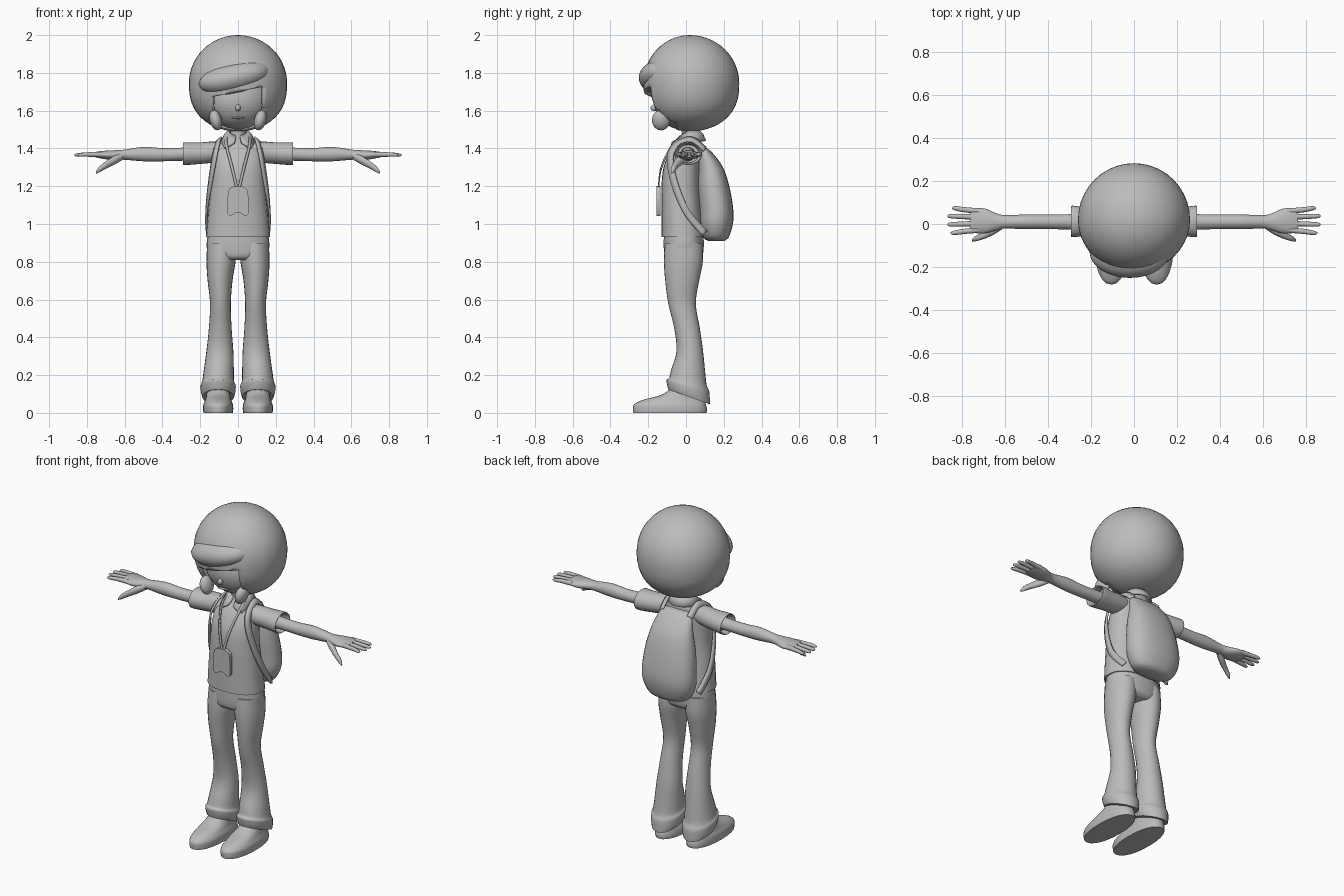
import bpy, bmesh, math
from mathutils import Vector, Matrix

grey = bpy.data.materials.new("plain grey")
grey.diffuse_color = (0.5, 0.5, 0.5, 1)


def finish(name, bm, mirror=False, thick=0, angle=45):
    """Turn a bmesh into a smooth object, optionally mirrored or thickened."""
    mesh = bpy.data.meshes.new(name)
    bm.to_mesh(mesh)
    bm.free()
    mesh.materials.append(grey)
    mesh.shade_smooth()
    mesh.set_sharp_from_angle(angle=math.radians(angle))
    ob = bpy.data.objects.new(name, mesh)
    bpy.context.collection.objects.link(ob)
    if thick:
        m = ob.modifiers.new("thickness", 'SOLIDIFY')
        m.thickness, m.offset = abs(thick), -1 if thick < 0 else 0
    if mirror:
        m = ob.modifiers.new("mirror", 'MIRROR')
        m.use_mirror_merge = False
    return ob


def spline(rows, steps=4):
    """Catmull-Rom through rows of numbers."""
    rows = [Vector(r) for r in rows]
    out = []
    for i in range(len(rows) - 1):
        b, c = rows[i], rows[i + 1]
        a = rows[i - 1] if i else b
        d = rows[i + 2] if i + 2 < len(rows) else c
        for k in range(steps):
            t = k / steps
            out.append(0.5 * (2 * b + (c - a) * t + (2 * a - 5 * b + 4 * c - d) * t * t
                              + (3 * b - a - 3 * c + d) * t ** 3))
    return out + [rows[-1]]


def loft(name, rings, axis='z', mirror=False, power=2.0, n=24):
    """Rings: position along axis, two centre values, two radii, tilt."""
    bm = bmesh.new()
    loops = []
    for r in spline([tuple(r) + (0,) * (6 - len(r)) for r in rings]):
        t, c1, c2, r1, r2, tilt = r
        loop = []
        for i in range(n):
            a = 2 * math.pi * i / n
            c, s = math.cos(a), math.sin(a)
            u = math.copysign(abs(c) ** (2 / power), c) * r1
            v = math.copysign(abs(s) ** (2 / power), s) * r2
            co = (c1 + u, c2 + v, t + tilt * v) if axis == 'z' else (t, c1 + u, c2 + v)
            loop.append(bm.verts.new(co))
        loops.append(loop)
    for p, q in zip(loops, loops[1:]):
        for i in range(n):
            j = (i + 1) % n
            bm.faces.new((p[i], p[j], q[j], q[i]))
    bm.faces.new(loops[0])
    bm.faces.new(loops[-1])
    bmesh.ops.recalc_face_normals(bm, faces=bm.faces)
    return finish(name, bm, mirror)


def ball(name, centre, radii, turn=0, mirror=False):
    bm = bmesh.new()
    bmesh.ops.create_uvsphere(bm, u_segments=32, v_segments=18, radius=1)
    bm.transform(Matrix.Translation(centre) @ Matrix.Rotation(turn, 4, 'Y')
                 @ Matrix.Diagonal((*radii, 1)))
    return finish(name, bm, mirror)


def ribbon(name, pts, width, thick):
    """Flat band lying on the body, mirrored to both sides."""
    bm = bmesh.new()
    pts = spline(pts, 6)
    rows = []
    for i, p in enumerate(pts):
        tangent = pts[min(i + 1, len(pts) - 1)] - pts[max(i - 1, 0)]
        out = p - Vector((0, -0.01, min(p.z, 1.33)))
        side = tangent.cross(out).normalized() * width / 2
        rows.append((bm.verts.new(p - side), bm.verts.new(p + side)))
    for a, b in zip(rows, rows[1:]):
        bm.faces.new((a[0], a[1], b[1], b[0]))
    return finish(name, bm, True, thick)


# Hair: egg-shaped bob with a face window cut below a slanted fringe line
bm = bmesh.new()
bmesh.ops.create_uvsphere(bm, u_segments=40, v_segments=28, radius=1)
for v in bm.verts:
    x, y, z = v.co
    if z < 0:
        k = math.sqrt(max(0, 1 - abs(z) ** 2.5)) / max(1e-6, math.sqrt(max(1e-9, 1 - z * z)))
        x, y = x * min(k, 1.3), y * min(k, 1.3)
    v.co = (x * 0.26, 0.02 + y * (0.262 if y > 0 else 0.245), 1.745 + z * 0.255)
slant = Vector((-0.2, 0, 1))
for co, no in (((0.135, 0, 0), (1, 0, 0)), ((-0.135, 0, 0), (1, 0, 0)),
               ((0, 0, 1.70), slant), ((0, -0.05, 0), (0, 1, 0))):
    bmesh.ops.bisect_plane(bm, geom=bm.verts[:] + bm.edges[:] + bm.faces[:],
                           plane_co=co, plane_no=no)
window = []
for f in bm.faces:
    c = f.calc_center_median()
    if abs(c.x) < 0.135 and c.y < -0.05 and c.z < 1.70 + 0.2 * c.x:
        window.append(f)
bmesh.ops.delete(bm, geom=window, context='FACES')
finish("hair", bm, thick=-0.02, angle=60)
ball("fringe", (-0.02, -0.13, 1.775), (0.19, 0.12, 0.085), -0.22)
ball("hair_lock", (0.118, -0.132, 1.55), (0.032, 0.048, 0.055), 0.25, True)

# Face
ball("head", (0, -0.02, 1.66), (0.175, 0.152, 0.16))
ball("nose", (0, -0.168, 1.615), (0.014, 0.02, 0.018))
ball("mouth", (0, -0.146, 1.562), (0.035, 0.008, 0.005))
loft("neck", [(1.40, 0, 0.02, 0.048, 0.045), (1.47, 0, 0.018, 0.04, 0.04),
              (1.56, 0, 0.015, 0.042, 0.042)])

# Shirt body, sleeves and pointed collar
loft("shirt", [(0.93, 0, -0.015, 0.17, 0.115), (1.0, 0, -0.02, 0.164, 0.11),
               (1.1, 0, -0.025, 0.155, 0.105), (1.2, 0, -0.028, 0.145, 0.102),
               (1.3, 0, -0.022, 0.14, 0.097), (1.38, 0, -0.005, 0.132, 0.08),
               (1.43, 0, 0.01, 0.10, 0.06), (1.47, 0, 0.018, 0.05, 0.047)], power=2.3)
loft("sleeve", [(0.08, 0.0, 1.385, 0.055, 0.048), (0.14, 0.005, 1.38, 0.06, 0.056),
                (0.2, 0.01, 1.375, 0.063, 0.057), (0.285, 0.012, 1.372, 0.073, 0.06),
                (0.283, 0.012, 1.372, 0.063, 0.052), (0.25, 0.012, 1.372, 0.055, 0.048)],
     'x', True)
bm = bmesh.new()
rows = []
for i in range(25):
    a = 0.2 + (2 * math.pi - 0.4) * i / 24
    front = max(0, 1 - abs(min(a, 2 * math.pi - a) - 0.65) / 0.6)
    d = Vector((math.sin(a), -math.cos(a), 0))
    dip = 0.03 * max(0, math.cos(a))
    rows.append([bm.verts.new(Vector((0, 0.018, z)) + d * r) for r, z in
                 ((0.047, 1.495 - dip), (0.068, 1.475 - dip),
                  (0.085 + 0.03 * front, 1.44 - 0.04 * front))])
for a, b in zip(rows, rows[1:]):
    for k in range(2):
        bm.faces.new((a[k], b[k], b[k + 1], a[k + 1]))
finish("collar", bm, thick=0.01)

# Arms, fingers and thumbs
loft("arm", [(0.15, 0.01, 1.375, 0.045, 0.045), (0.28, 0.01, 1.37, 0.036, 0.035),
             (0.4, 0.01, 1.367, 0.034, 0.035), (0.5, 0.01, 1.37, 0.034, 0.038),
             (0.6, 0.01, 1.367, 0.031, 0.027), (0.64, 0.01, 1.365, 0.04, 0.026),
             (0.69, 0.014, 1.365, 0.057, 0.024), (0.74, 0.016, 1.367, 0.058, 0.017),
             (0.76, 0.016, 1.367, 0.05, 0.012)], 'x', True)
for i, (y, tip) in enumerate(((-0.028, 0.85), (0.002, 0.866), (0.032, 0.866), (0.06, 0.845))):
    fan = (y - 0.016) * 0.15
    loft(f"finger_{i + 1}", [(0.72, y, 1.368, 0.013, 0.014), (0.79, y + fan, 1.368, 0.012, 0.012),
                             (tip - 0.015, y + 2 * fan, 1.366, 0.01, 0.009),
                             (tip, y + 2 * fan, 1.365, 0.003, 0.003)], 'x', True, n=12)
loft("thumb", [(0.61, -0.003, 1.36, 0.02, 0.02), (0.65, -0.027, 1.34, 0.022, 0.024),
               (0.70, -0.055, 1.312, 0.016, 0.02), (0.735, -0.068, 1.288, 0.012, 0.016),
               (0.752, -0.076, 1.272, 0.004, 0.005)], 'x', True, n=14)

# Flared trousers with folded hems
loft("trouser_seat", [(0.95, 0, -0.012, 0.16, 0.105), (0.88, 0, -0.012, 0.166, 0.106),
                      (0.83, 0, -0.013, 0.15, 0.1), (0.81, 0, -0.013, 0.1, 0.08)], power=2.3)
loft("trouser_leg", [(0.9, 0.085, -0.012, 0.078, 0.1), (0.8, 0.09, -0.014, 0.077, 0.103),
                     (0.7, 0.095, -0.02, 0.066, 0.09), (0.58, 0.093, -0.021, 0.055, 0.073),
                     (0.45, 0.094, 0.005, 0.06, 0.068), (0.33, 0.096, 0.02, 0.071, 0.07),
                     (0.22, 0.102, 0.012, 0.08, 0.09, -0.1), (0.165, 0.105, 0.01, 0.085, 0.1, -0.2),
                     (0.145, 0.105, 0.01, 0.093, 0.113, -0.28), (0.11, 0.105, 0.013, 0.091, 0.113, -0.33),
                     (0.085, 0.105, 0.016, 0.084, 0.11, -0.36)], mirror=True)

# Shoes
loft("shoe", [(0, 0.105, -0.085, 0.078, 0.194), (0.02, 0.105, -0.085, 0.08, 0.196),
              (0.045, 0.105, -0.085, 0.078, 0.19), (0.07, 0.105, -0.065, 0.068, 0.16),
              (0.1, 0.105, -0.02, 0.062, 0.1), (0.16, 0.105, 0.02, 0.056, 0.07)],
     mirror=True, power=2.2)

# Backpack with shoulder straps
loft("backpack", [(0.91, 0, 0.16, 0.08, 0.04), (0.93, 0, 0.158, 0.13, 0.068),
                  (1.0, 0, 0.16, 0.164, 0.088), (1.08, 0, 0.16, 0.168, 0.09),
                  (1.2, 0, 0.145, 0.155, 0.084), (1.3, 0, 0.13, 0.132, 0.066),
                  (1.38, 0, 0.1, 0.108, 0.037), (1.41, 0, 0.08, 0.085, 0.015)], power=2.3)
ribbon("backpack_strap", [(0.095, 0.1, 1.395), (0.1, 0.02, 1.448), (0.118, -0.075, 1.385),
                          (0.142, -0.07, 1.25), (0.166, 0.0, 1.07), (0.155, 0.1, 0.95)], 0.036, 0.012)

# Lanyard and badge with a notched lower edge
ribbon("lanyard", [(0.06, 0.0, 1.468), (0.062, -0.07, 1.42), (0.032, -0.13, 1.30),
                   (0.006, -0.146, 1.19)], 0.014, 0.006)
outline = [(0.055 * math.copysign(abs(math.cos(a)) ** 0.7, math.cos(a)), 1.145 + 0.055 * math.sin(a) ** 0.7)
           for a in [math.pi * i / 12 for i in range(1, 12)]]
outline += [(-0.055, 1.13), (-0.055, 1.055), (-0.045, 1.043), (-0.028, 1.047), (-0.012, 1.06),
            (0.012, 1.06), (0.028, 1.047), (0.045, 1.043), (0.055, 1.055), (0.055, 1.13)]
bm = bmesh.new()
face = bm.faces.new([bm.verts.new((x, -0.157, z)) for x, z in outline])
ext = bmesh.ops.extrude_face_region(bm, geom=[face])
bmesh.ops.translate(bm, verts=[g for g in ext["geom"] if isinstance(g, bmesh.types.BMVert)],
                    vec=(0, 0.022, 0))
bmesh.ops.recalc_face_normals(bm, faces=bm.faces)
finish("badge", bm)
